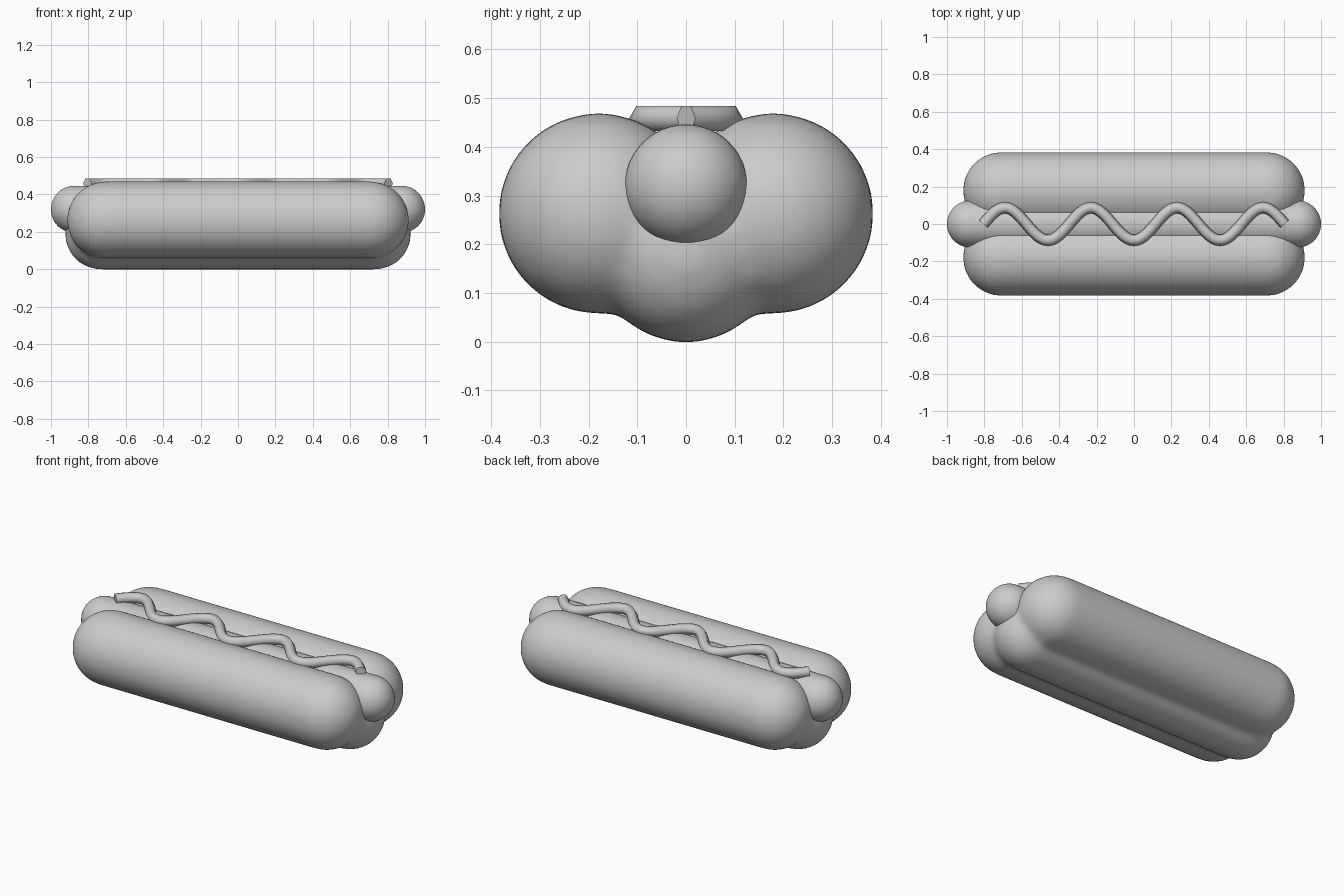
import bpy, bmesh, math
from mathutils import Matrix, Vector

if "Cube" in bpy.data.objects:
    bpy.data.objects.remove(bpy.data.objects["Cube"])


def add_capsule(bm, y, z, radius, half_length):
    # sphere turned along x, pulled apart at its middle
    rot = Matrix.Rotation(math.pi / 2, 4, 'Y')
    n = 24
    rings = []
    for side in (-1, 1):
        angles = [math.pi / 2 * i / 12 for i in range(1, 13)]
        for a in (angles if side < 0 else reversed(angles)):
            x = side * (half_length - radius + radius * math.cos(a))
            r = radius * math.sin(a)
            rings.append([bm.verts.new((x, y + r * math.cos(2 * math.pi * k / (2 * n)),
                                        z + r * math.sin(2 * math.pi * k / (2 * n))))
                          for k in range(2 * n)])
    for a, b in zip(rings, rings[1:]):
        for k in range(2 * n):
            j = (k + 1) % (2 * n)
            bm.faces.new((a[k], a[j], b[j], b[k]))
    for ring, x in ((rings[0], -half_length), (rings[-1], half_length)):
        tip = bm.verts.new((x, y, z))
        for k in range(2 * n):
            bm.faces.new((tip, ring[k], ring[(k + 1) % (2 * n)]))


def finish(bm, name):
    bmesh.ops.recalc_face_normals(bm, faces=bm.faces)
    mesh = bpy.data.meshes.new(name)
    bm.to_mesh(mesh)
    bm.free()
    obj = bpy.data.objects.new(name, mesh)
    bpy.context.collection.objects.link(obj)
    for o in bpy.context.selected_objects:
        o.select_set(False)
    obj.select_set(True)
    bpy.context.view_layer.objects.active = obj
    return obj


# bun: two side rolls and a base roll melted together
bm = bmesh.new()
for side in (-1, 1):
    add_capsule(bm, side * 0.179, 0.263, 0.206, 0.915)
add_capsule(bm, 0, 0.188, 0.190, 0.925)
bun = finish(bm, "bun")
remesh = bun.modifiers.new("melt", 'REMESH')
remesh.mode = 'VOXEL'
remesh.voxel_size = 0.018
remesh.use_smooth_shade = True
smooth = bun.modifiers.new("soften", 'SMOOTH')
smooth.factor = 0.5
smooth.iterations = 12

# sausage
bm = bmesh.new()
add_capsule(bm, 0, 0.32, 0.126, 1.0)
finish(bm, "sausage")
bpy.ops.object.shade_smooth()

# sauce: hexagonal tube following a flat wave
bm = bmesh.new()
steps, end, wave, amp, radius = 112, 0.805, 2 * math.pi / 0.46, 0.087, 0.03
rings = []
for i in range(steps + 1):
    x = -end + 2 * end * i / steps
    centre = Vector((x, -amp * math.cos(wave * x), 0.458))
    slope = amp * wave * math.sin(wave * x)
    across = Vector((-slope, 1, 0)).normalized()
    rings.append([bm.verts.new(centre + across * radius * math.cos(k * math.pi / 3)
                               + Vector((0, 0, radius * math.sin(k * math.pi / 3))))
                  for k in range(6)])
for a, b in zip(rings, rings[1:]):
    for k in range(6):
        j = (k + 1) % 6
        bm.faces.new((a[k], a[j], b[j], b[k]))
bm.faces.new(rings[0])
bm.faces.new(rings[-1])
finish(bm, "sauce")
bpy.ops.object.shade_smooth_by_angle(angle=math.radians(65))
